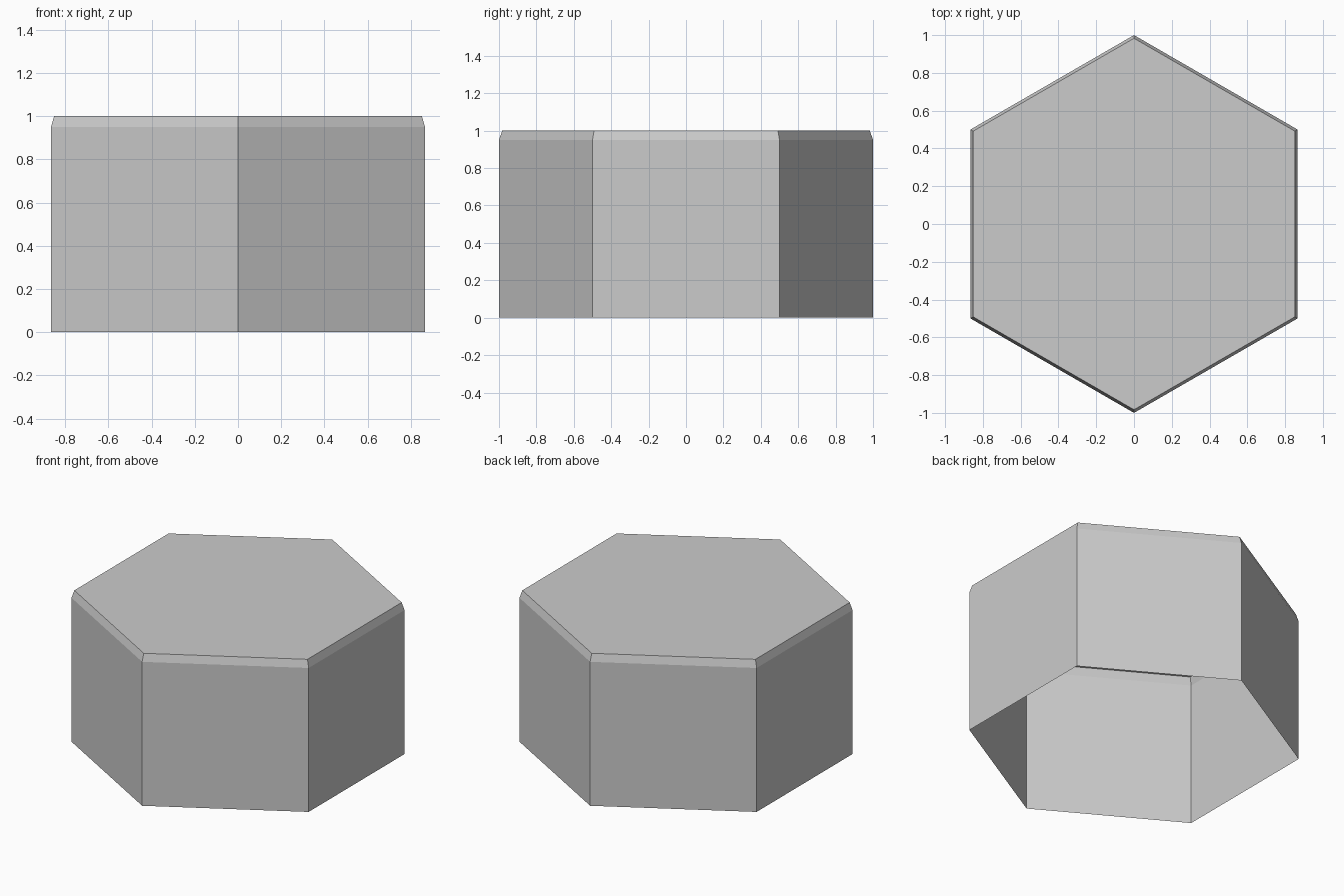
import bpy, bmesh
from math import cos, sin, radians

if "Cube" in bpy.data.objects:
    bpy.data.objects.remove(bpy.data.objects["Cube"])


def finish(name, bm):
    mesh = bpy.data.meshes.new(name)
    bm.to_mesh(mesh)
    bm.free()
    obj = bpy.data.objects.new(name, mesh)
    bpy.context.collection.objects.link(obj)
    return obj


# Hexagonal shell: straight walls, small chamfer, closed top, open underside
bm = bmesh.new()
rings = []
for radius, z in ((1.0, 0.0), (1.0, 0.95), (0.983, 1.0)):
    rings.append([bm.verts.new((radius * cos(radians(30 + 60 * i)),
                                radius * sin(radians(30 + 60 * i)), z))
                  for i in range(6)])
for low, high in zip(rings, rings[1:]):
    for i in range(6):
        j = (i + 1) % 6
        bm.faces.new((low[i], low[j], high[j], high[i]))
bm.faces.new(rings[-1])
finish("hex_tile", bm)

# Scattered flat patches just under the top: x, y, width, depth, turn
patches = [
    (-.29, .58, .275, .275, 0), (.13, .65, .07, .07, -12),
    (.41, .54, .17, .17, 45), (-.57, .30, .085, .085, 40),
    (.57, .25, .09, .09, 40), (.34, .14, .075, .075, 30),
    (-.58, -.08, .14, .08, -45), (.61, -.07, .18, .18, -5),
    (-.42, -.37, .08, .08, 25), (-.39, -.55, .09, .09, 30),
    (.23, -.59, .11, .11, -10), (.32, -.41, .04, .04, -15),
    (.46, -.47, .08, .08, -5),
]
bm = bmesh.new()
for x, y, w, d, turn in patches:
    c, s = cos(radians(turn)), sin(radians(turn))
    corners = [(w / 2 * i, d / 2 * j) for i, j in ((-1, -1), (1, -1), (1, 1), (-1, 1))]
    bm.faces.new([bm.verts.new((x + a * c - b * s, y + a * s + b * c, 0.997))
                  for a, b in corners])
finish("surface_patches", bm).rotation_euler.z = radians(35)
